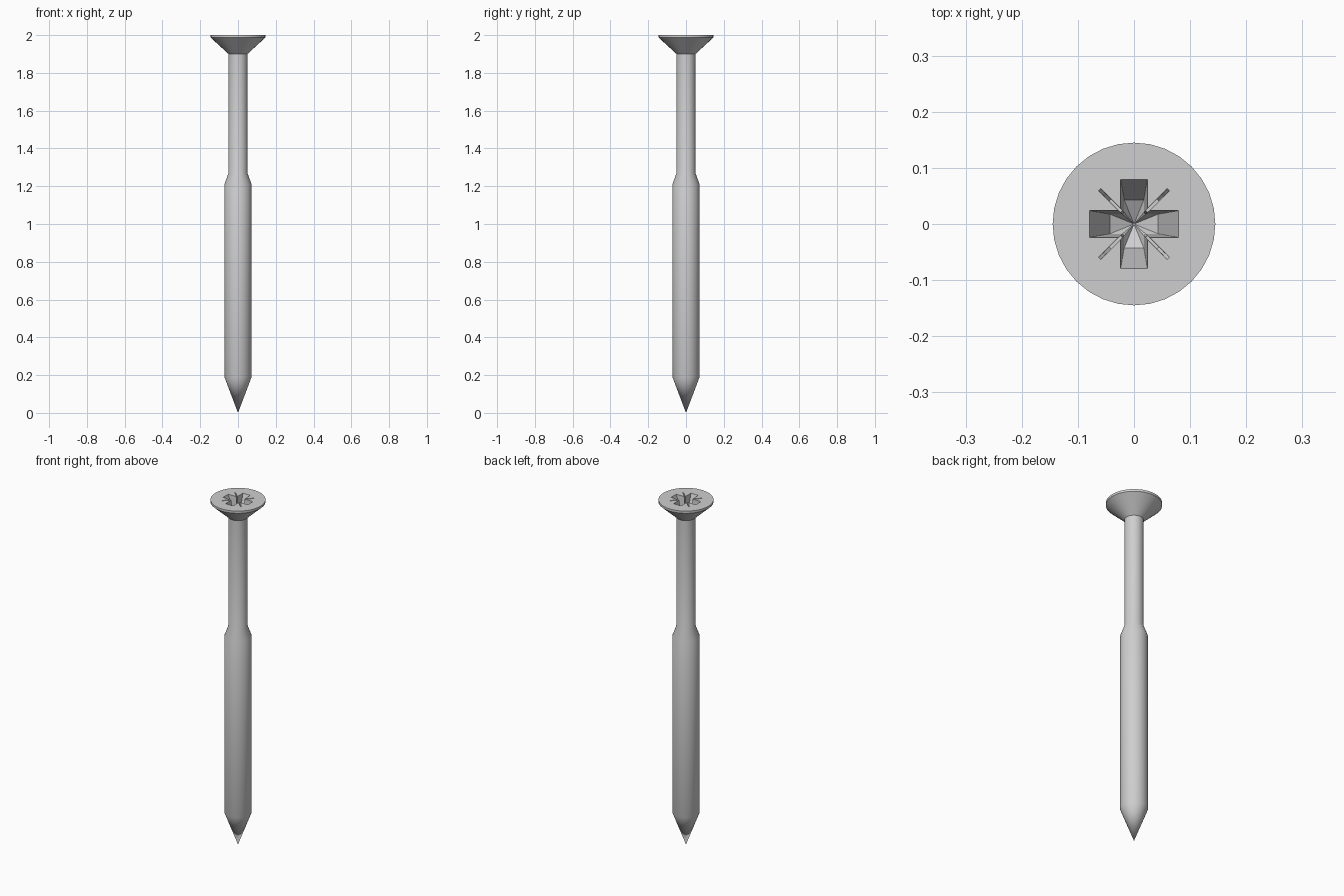
import bpy, bmesh, math
from mathutils import Matrix, Vector

if "Cube" in bpy.data.objects:
    bpy.data.objects.remove(bpy.data.objects["Cube"], do_unlink=True)

SIDES = 32
TOP = 2.0

steel = bpy.data.materials.new("steel grey")
steel.use_nodes = True
colour = (0.62, 0.62, 0.62, 1)
steel.diffuse_color = colour
steel.node_tree.nodes["Principled BSDF"].inputs["Base Color"].default_value = colour


def make_object(name, bm):
    bmesh.ops.recalc_face_normals(bm, faces=bm.faces)
    mesh = bpy.data.meshes.new(name)
    bm.to_mesh(mesh)
    bm.free()
    mesh.materials.append(steel)
    obj = bpy.data.objects.new(name, mesh)
    bpy.context.collection.objects.link(obj)
    return obj


def lathe(name, tip, profile):
    """Revolve (radius, height) rings from a pointed tip to a flat top."""
    bm = bmesh.new()
    point = bm.verts.new((0, 0, tip))
    rings = [[bm.verts.new((r * math.cos(math.tau * i / SIDES),
                            r * math.sin(math.tau * i / SIDES), z))
              for i in range(SIDES)] for r, z in profile]
    for i in range(SIDES):
        j = (i + 1) % SIDES
        bm.faces.new((point, rings[0][j], rings[0][i]))
        for low, high in zip(rings, rings[1:]):
            bm.faces.new((low[i], low[j], high[j], high[i]))
    bm.faces.new(rings[-1])
    return make_object(name, bm)


def cross_ring(bm, reach, half, chamfer, z):
    """Plus-shaped outline with chamfered inner corners."""
    corner = [(reach, -half), (reach, half),
              (half + chamfer, half), (half, half + chamfer)]
    ring = []
    for turn in range(4):
        rot = Matrix.Rotation(turn * math.pi / 2, 3, 'Z')
        ring += [bm.verts.new(rot @ Vector((x, y, z))) for x, y in corner]
    return ring


def cut(target, cutter):
    cutter.hide_render = True
    mod = target.modifiers.new(cutter.name, 'BOOLEAN')
    mod.object = cutter
    mod.operation = 'DIFFERENCE'
    mod.solver = 'EXACT'
    bpy.context.view_layer.objects.active = target
    bpy.ops.object.modifier_apply(modifier=mod.name)
    bpy.data.objects.remove(cutter, do_unlink=True)


# Pointed shank, slim neck and countersunk head
screw = lathe("screw", 0, [(0.072, 0.19), (0.072, 1.21), (0.05, 1.27),
                           (0.05, 1.9), (0.145, 1.987), (0.145, TOP)])

# Tapered cross recess with a conical floor
bm = bmesh.new()
upper = cross_ring(bm, 0.083, 0.0245, 0.003, TOP + 0.01)
lower = cross_ring(bm, 0.043, 0.0175, 0.003, TOP - 0.1)
bottom = bm.verts.new((0, 0, TOP - 0.125))
bm.faces.new(upper)
for i in range(len(upper)):
    j = (i + 1) % len(upper)
    bm.faces.new((upper[i], upper[j], lower[j], lower[i]))
    bm.faces.new((lower[i], lower[j], bottom))
cut(screw, make_object("recess_cutter", bm))

# Thin diagonal notches between the arms of the cross
for k in range(4):
    bm = bmesh.new()
    bmesh.ops.create_cube(bm, size=1)
    for v in bm.verts:
        high = v.co.z > 0
        outer = 0.092 if high else 0.06
        v.co = (outer if v.co.x > 0 else 0.015,
                math.copysign(0.003 if high else 0.002, v.co.y),
                TOP + 0.01 if high else TOP - 0.05)
    bm.transform(Matrix.Rotation(math.pi / 4 + k * math.pi / 2, 4, 'Z'))
    cut(screw, make_object("notch_cutter", bm))

# Smooth round surfaces, crisp edges
bpy.ops.object.select_all(action='DESELECT')
screw.select_set(True)
bpy.context.view_layer.objects.active = screw
bpy.ops.object.shade_smooth_by_angle(angle=math.radians(30))
